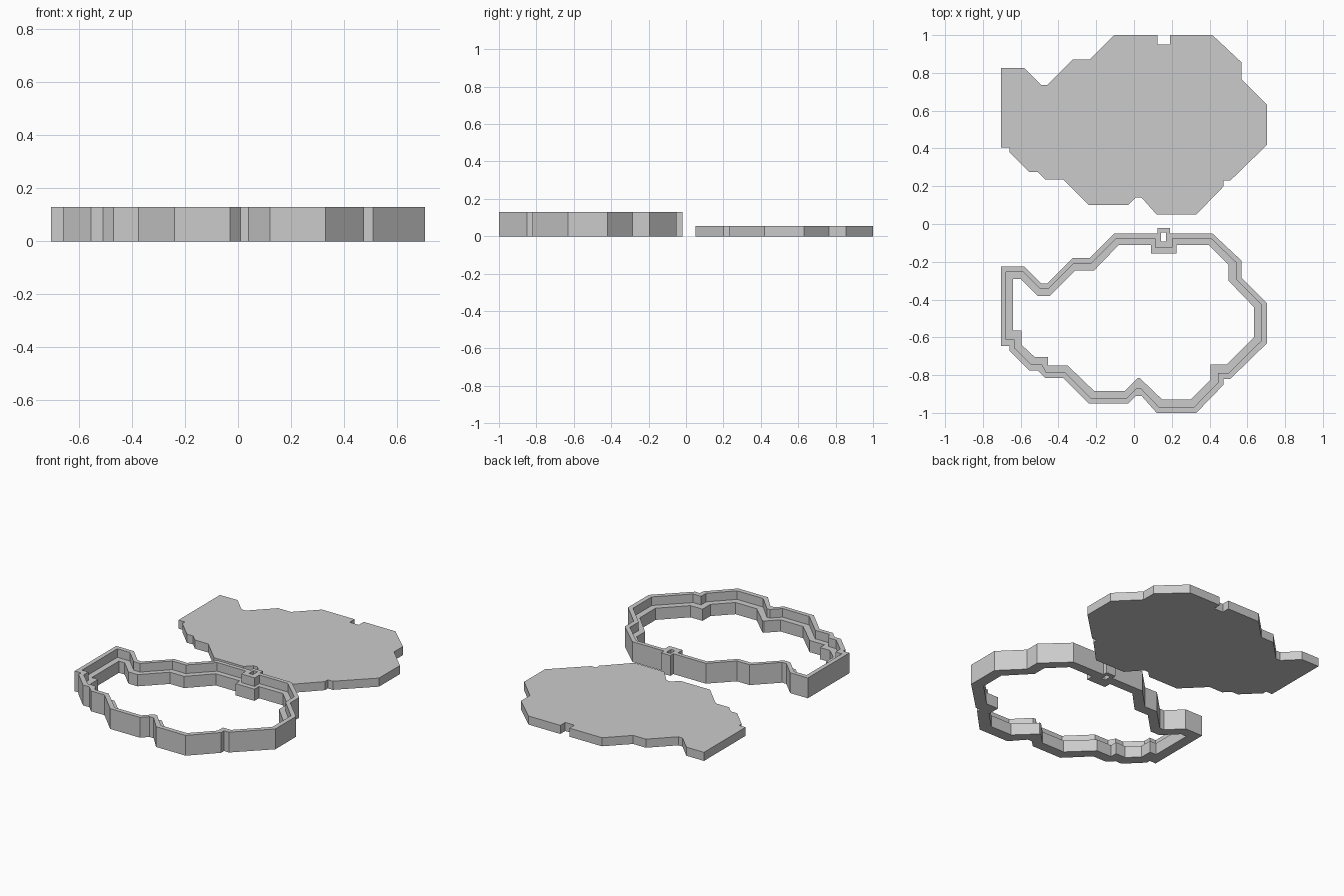
import bpy
import bmesh

cube = bpy.data.objects.get("Cube")
if cube:
    bpy.data.objects.remove(cube, do_unlink=True)

# One plain grey for every part
grey = bpy.data.materials.new("plain grey")
grey.use_nodes = True
grey.diffuse_color = (0.6, 0.6, 0.6, 1)
grey.node_tree.nodes["Principled BSDF"].inputs["Base Color"].default_value = (0.6, 0.6, 0.6, 1)

PLATE_HEIGHT = 0.055
WALL_HEIGHT = 0.13
LEDGE_HEIGHT = WALL_HEIGHT - PLATE_HEIGHT
FRAME_SHIFT = -1.05
LIP_SHARE = 0.43

# Outer contour, shared by the plate and the frame, clockwise from the back corner
outer = [
    (-.705, .825), (-.58, .825), (-.49, .735), (-.46, .735),
    (-.325, .87), (-.235, .87), (-.105, 1), (.125, 1),
    (.125, .95), (.19, .95), (.19, 1), (.415, 1),
    (.57, .855), (.57, .765), (.705, .63), (.705, .42),
    (.51, .23), (.475, .23), (.475, .2), (.33, .05),
    (.12, .05), (.04, .14), (.01, .14), (-.03, .1),
    (-.24, .1), (-.375, .235), (-.47, .235), (-.51, .275),
    (-.555, .275), (-.66, .38), (-.66, .405), (-.705, .405),
]

# Opening of the frame, point for point with the outer contour
inner = [
    (-.64, .76), (-.6, .76), (-.51, .67), (-.445, .67),
    (-.31, .805), (-.21, .805), (-.08, .94), (.09, .94),
    (.09, .895), (.225, .895), (.225, .94), (.395, .94),
    (.5, .835), (.5, .75), (.635, .61), (.635, .45),
    (.49, .305), (.405, .305), (.405, .225), (.3, .12),
    (.15, .12), (.03, .235), (.02, .235), (-.05, .165),
    (-.21, .165), (-.35, .3), (-.455, .3), (-.455, .345),
    (-.525, .345), (-.595, .41), (-.595, .485), (-.64, .485),
]


def shift(points, dy):
    return [(x, y + dy) for x, y in points]


def blend(first, second, share):
    return [(a + (c - a) * share, b + (d - b) * share)
            for (a, b), (c, d) in zip(first, second)]


def rectangle(x0, x1, y0, y1):
    return [(x0, y1), (x1, y1), (x1, y0), (x0, y0)]


def finish(bm, name):
    bmesh.ops.recalc_face_normals(bm, faces=bm.faces)
    mesh = bpy.data.meshes.new(name)
    bm.to_mesh(mesh)
    bm.free()
    mesh.materials.append(grey)
    obj = bpy.data.objects.new(name, mesh)
    bpy.context.collection.objects.link(obj)
    return obj


def slab(name, points, height):
    """Solid plate extruded from a contour."""
    bm = bmesh.new()
    face = bm.faces.new([bm.verts.new((x, y, 0)) for x, y in points])
    result = bmesh.ops.extrude_face_region(bm, geom=[face])
    raised = [v for v in result["geom"] if isinstance(v, bmesh.types.BMVert)]
    bmesh.ops.translate(bm, verts=raised, vec=(0, 0, height))
    return finish(bm, name)


def ring(name, section):
    """Closed wall made by joining (contour, height) loops in turn."""
    bm = bmesh.new()
    loops = [[bm.verts.new((x, y, z)) for x, y in points] for points, z in section]
    for k, loop in enumerate(loops):
        following = loops[(k + 1) % len(loops)]
        for i in range(len(loop)):
            j = (i + 1) % len(loop)
            bm.faces.new((loop[i], loop[j], following[j], following[i]))
    return finish(bm, name)


# Flat cover plate behind the frame
slab("cover_plate", outer, PLATE_HEIGHT)

# Frame with a raised outer lip and a lower inner ledge
outside = shift(outer, FRAME_SHIFT)
opening = shift(inner, FRAME_SHIFT)
lip = blend(outside, opening, LIP_SHARE)
ring("stepped_frame", [
    (outside, 0), (outside, WALL_HEIGHT),
    (lip, WALL_HEIGHT), (lip, LEDGE_HEIGHT),
    (opening, LEDGE_HEIGHT), (opening, 0),
])

# Square hanging loop set into the notch of the frame
loop_outside = rectangle(.125, .19, -.1, -.02)
loop_hole = rectangle(.142, .17, -.092, -.045)
ring("hanging_loop", [
    (loop_outside, 0), (loop_outside, WALL_HEIGHT),
    (loop_hole, WALL_HEIGHT), (loop_hole, 0),
])
